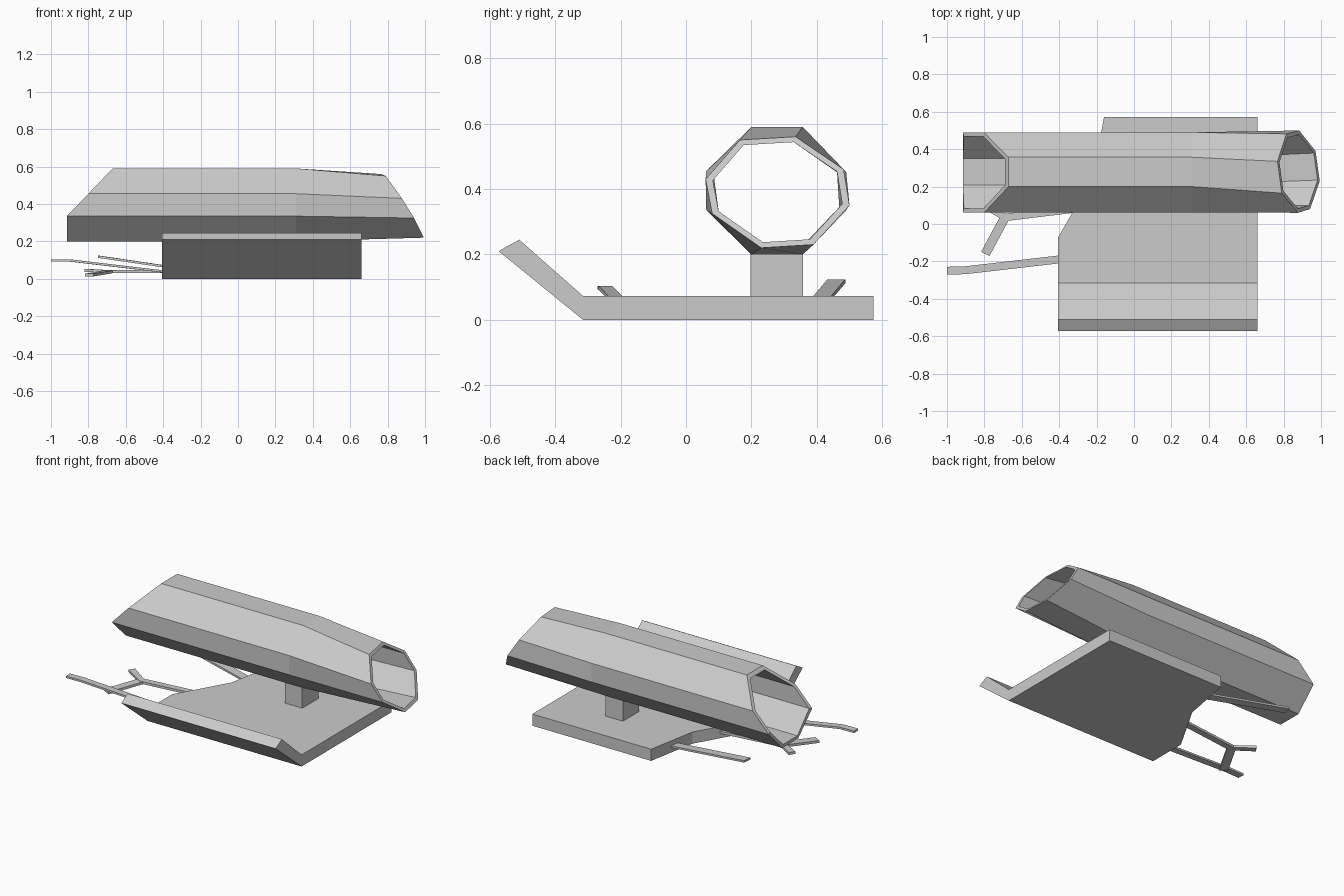
import bpy, bmesh
from mathutils import Vector

if "Cube" in bpy.data.objects:
    bpy.data.objects.remove(bpy.data.objects["Cube"])


def finish(name, bm):
    bmesh.ops.recalc_face_normals(bm, faces=bm.faces)
    me = bpy.data.meshes.new(name)
    bm.to_mesh(me)
    bm.free()
    ob = bpy.data.objects.new(name, me)
    bpy.context.collection.objects.link(ob)
    return ob


def loft(name, rings, closed=False):
    """Skin equal-length rings; cap the ends, or join last to first."""
    bm = bmesh.new()
    vs = [[bm.verts.new(p) for p in r] for r in rings]
    n = len(rings[0])
    pairs = list(zip(vs, vs[1:]))
    if closed:
        pairs.append((vs[-1], vs[0]))
    for a, b in pairs:
        for i in range(n):
            j = (i + 1) % n
            bm.faces.new((a[i], a[j], b[j], b[i]))
    if not closed:
        bm.faces.new(vs[0])
        bm.faces.new(vs[-1])
    return finish(name, bm)


def bar(name, path, width=0.04, thick=0.015):
    """Flat bar following a path of (x, y, z) points."""
    pts = [Vector(p) for p in path]
    rings = []
    for i, p in enumerate(pts):
        d = pts[min(i + 1, len(pts) - 1)] - pts[max(i - 1, 0)]
        side = Vector((-d.y, d.x, 0)).normalized() * width / 2
        up = Vector((0, 0, thick / 2))
        rings.append([p - side - up, p + side - up, p + side + up, p - side + up])
    return loft(name, rings)


# Hollow octagonal engine tube: straight, then twisting slightly to the nose
octagon = [(0.20, 0.59), (0.357, 0.59), (0.49, 0.452), (0.49, 0.335),
           (0.357, 0.20), (0.20, 0.20), (0.062, 0.335), (0.062, 0.455)]
nose = [(0.165, 0.55), (0.335, 0.56), (0.482, 0.46), (0.50, 0.35),
        (0.39, 0.23), (0.23, 0.22), (0.08, 0.325), (0.06, 0.43)]


def tail_x(y, z):
    return -0.915 + max(0, z - 0.335) * 0.96


def bend_x(y, z):
    return 0.31


def nose_x(y, z):
    return 0.79 - 0.635 * (z - 0.55) - 0.1 * (y - 0.165)


def ring(section, s, x_of):
    pts = [(0.28 + (y - 0.28) * s, 0.393 + (z - 0.393) * s) for y, z in section]
    return [(x_of(y, z), y, z) for y, z in pts]


S = 0.9
loft("engine_tube", [
    ring(octagon, 1, tail_x), ring(octagon, 1, bend_x), ring(nose, 1, nose_x),
    ring(nose, S, nose_x), ring(octagon, S, bend_x), ring(octagon, S, tail_x)],
    closed=True)

# Floor plate with an angled rear-left corner
outline = [(-0.405, -0.315), (0.66, -0.315), (0.66, 0.573),
           (-0.16, 0.573), (-0.22, 0.25), (-0.405, -0.07)]
loft("floor_plate", [[(x, y, z) for x, y in outline] for z in (0, 0.073)])

# Upturned front lip
lip = [(-0.315, 0), (-0.315, 0.073), (-0.51, 0.245), (-0.573, 0.21)]
loft("front_lip", [[(x, y, z) for y, z in lip] for x in (-0.405, 0.66)])

# Post carrying the tube
post = [(0.185, 0.198), (0.305, 0.198), (0.305, 0.358), (0.185, 0.358)]
loft("support_post", [[(x, y, z) for x, y in post] for z in (0.07, 0.203)])

# Thin side arms
bar("front_arm", [(-0.38, -0.187, 0.037), (-0.9, -0.247, 0.098), (-1.0, -0.25, 0.098)], 0.042, 0.012)
bar("fork_arm", [(-0.28, 0.085, 0.037), (-0.69, 0.035, 0.039), (-0.81, 0.11, 0.045)])
bar("fork_branch", [(-0.69, 0.035, 0.038), (-0.795, -0.16, 0.02)], 0.05)
bar("rear_arm", [(-0.18, 0.39, 0.035), (-0.745, 0.46, 0.118)], 0.055, 0.012)
